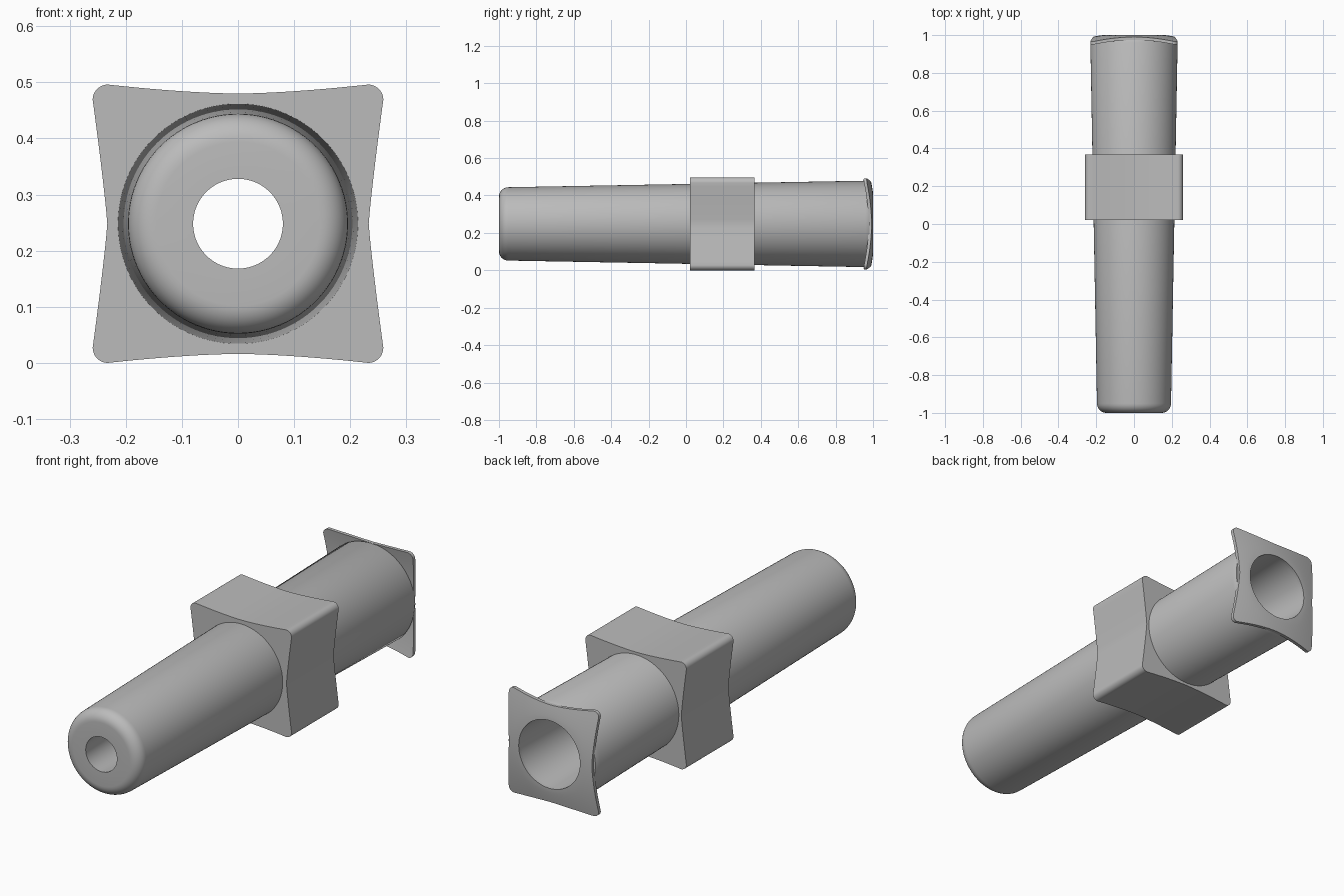
import bpy, bmesh
from math import sin, cos, pi, hypot, radians

cube = bpy.data.objects.get("Cube")
if cube:
    bpy.data.objects.remove(cube)

CENTER_Z = 0.248
SEGMENTS = 96

grey = bpy.data.materials.new("plain grey")
grey.use_nodes = True
grey.diffuse_color = (0.5, 0.5, 0.5, 1)
grey.node_tree.nodes["Principled BSDF"].inputs["Base Color"].default_value = grey.diffuse_color


def build(name, loops):
    """Skin a closed series of vertex loops running around the y axis."""
    bm = bmesh.new()
    rings = [[bm.verts.new((x, y, z + CENTER_Z)) for x, y, z in loop] for loop in loops]
    count = len(rings[0])
    for a, b in zip(rings, rings[1:] + rings[:1]):
        for i in range(count):
            j = (i + 1) % count
            bm.faces.new((a[i], a[j], b[j], b[i]))
    bmesh.ops.recalc_face_normals(bm, faces=bm.faces)
    mesh = bpy.data.meshes.new(name)
    bm.to_mesh(mesh)
    bm.free()
    mesh.materials.append(grey)
    obj = bpy.data.objects.new(name, mesh)
    bpy.context.collection.objects.link(obj)
    bpy.ops.object.select_all(action="DESELECT")
    obj.select_set(True)
    bpy.context.view_layer.objects.active = obj
    bpy.ops.object.shade_smooth_by_angle(angle=radians(30))
    return obj


def pinched_square(hx, hz, mx, mz, r, steps=10):
    """Rounded square outline whose sides dip inward at the middle."""
    ts = [i / steps for i in range(steps + 1)]
    quarter = [(mx + (hx - mx) * t ** 1.15, t * (hz - r)) for t in ts]
    quarter += [(hx - r + r * cos(t * pi / 2), hz - r + r * sin(t * pi / 2)) for t in ts[1:-1]]
    quarter += [(t * (hx - r), mz + (hz - mz) * t ** 1.6) for t in reversed(ts)]
    half = quarter + [(-x, z) for x, z in reversed(quarter[:-1])]
    return half + [(-x, -z) for x, z in half[1:-1]]


def plate_loops(outline, hole, back, front, rings):
    """Loops across the back face from hole to rim, then back over the front face."""
    def loop(t, height):
        pts = []
        for x, z in outline:
            length = hypot(x, z)
            r = hole + (length - hole) * t
            pts.append((x / length * r, height(r), z / length * r))
        return pts
    ts = [i / rings for i in range(rings + 1)]
    return [loop(t, back) for t in ts] + [loop(t, front) for t in reversed(ts)]


# Tapered hollow barrel with a rounded front end
fillet = 0.05
profile = [(0.08, -1.0)]
for i in range(9):
    a = i / 8 * pi / 2
    profile.append((0.196 - fillet + fillet * sin(a), -1 + fillet - fillet * cos(a)))
profile += [(0.231, 0.96), (0.222, 0.98), (0.157, 0.985)]
angles = [2 * pi * i / SEGMENTS for i in range(SEGMENTS)]
build("barrel", [[(r * cos(a), y, r * sin(a)) for a in angles] for r, y in profile])

# Square collar around the middle of the barrel
collar = pinched_square(0.259, 0.248, 0.233, 0.232, 0.027)
build("collar", plate_loops(collar, 0.19, lambda r: 0.367, lambda r: 0.022, 1))


# Thin end flange, swept forward at its corners
def flange_back(r):
    return 1.0 - 0.03 * (max(0, r - 0.16) / 0.15) ** 1.3


flange = pinched_square(0.23, 0.243, 0.212, 0.225, 0.025)
build("end_flange", plate_loops(flange, 0.157, flange_back,
                                lambda r: flange_back(r) - 0.016, 8))
